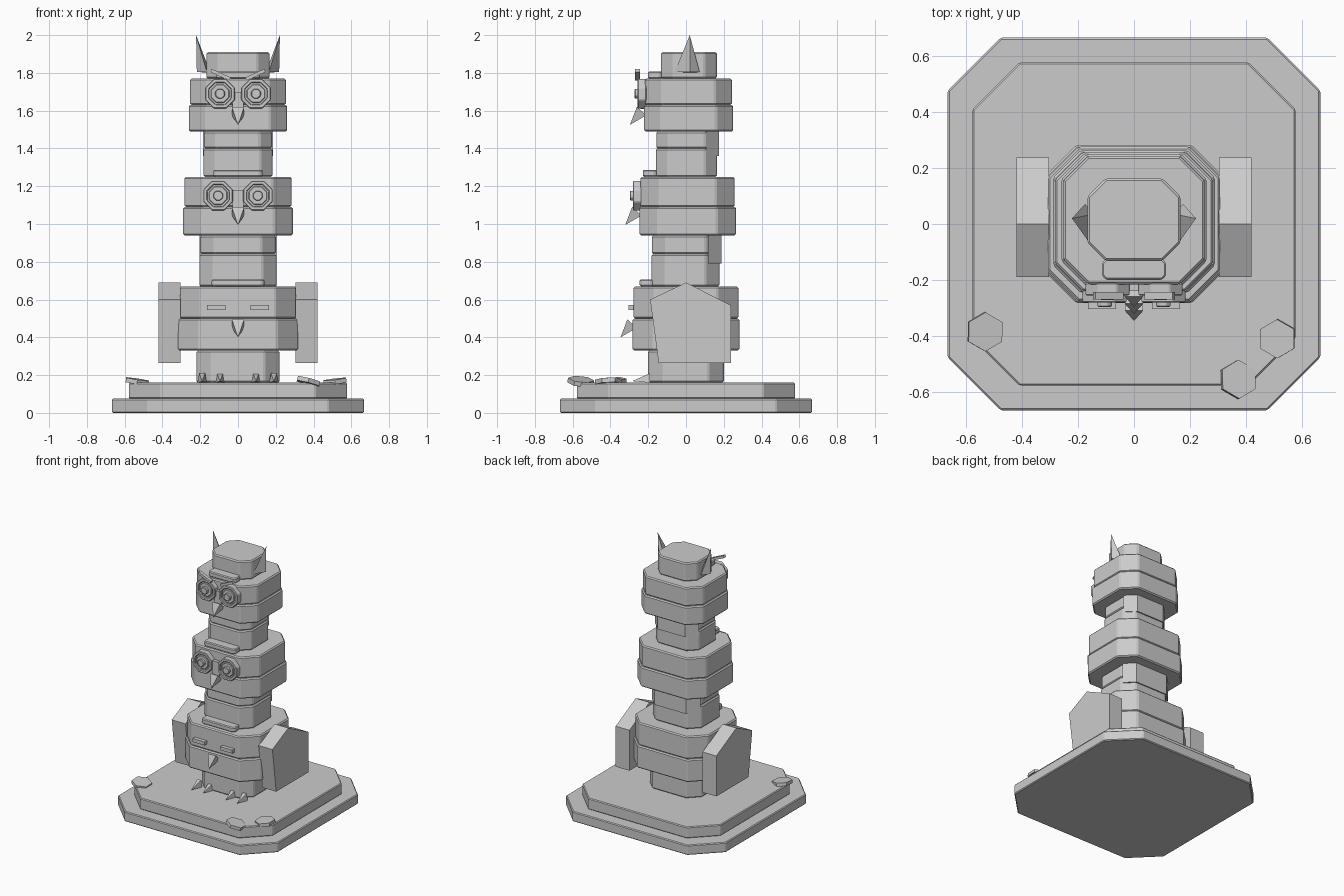
import bpy, bmesh
from math import pi, cos, sin
from mathutils import Matrix, Vector

old = bpy.data.objects.get("Cube")
if old:
    bpy.data.objects.remove(old, do_unlink=True)

COLOR = (0.6, 0.6, 0.6, 1)
stone = bpy.data.materials.new("carved_grey")
stone.use_nodes = True
stone.diffuse_color = COLOR
stone.node_tree.nodes["Principled BSDF"].inputs["Base Color"].default_value = COLOR


def finish(name, bm, bevel=0):
    bmesh.ops.recalc_face_normals(bm, faces=bm.faces)
    mesh = bpy.data.meshes.new(name)
    bm.to_mesh(mesh)
    bm.free()
    mesh.materials.append(stone)
    ob = bpy.data.objects.new(name, mesh)
    bpy.context.collection.objects.link(ob)
    if bevel:
        mod = ob.modifiers.new("soft_edges", "BEVEL")
        mod.width = bevel
        mod.segments = 1
    return ob


def prism(name, outline, offset, bevel=0):
    """Extrude a flat outline of 3D points by an offset."""
    bm = bmesh.new()
    face = bm.faces.new([bm.verts.new(p) for p in outline])
    ext = bmesh.ops.extrude_face_region(bm, geom=[face])
    verts = [g for g in ext["geom"] if isinstance(g, bmesh.types.BMVert)]
    bmesh.ops.translate(bm, verts=verts, vec=offset)
    return finish(name, bm, bevel)


def block(name, w, y0, y1, z0, z1, c, bevel=0.008):
    """Block with clipped vertical corners."""
    pts = [(w - c, y0), (w, y0 + c), (w, y1 - c), (w - c, y1),
           (c - w, y1), (-w, y1 - c), (-w, y0 + c), (c - w, y0)]
    return prism(name, [(x, y, z0) for x, y in pts], (0, 0, z1 - z0), bevel)


def box(name, x, y, z, sx, sy, sz, tilt=0, bevel=0):
    bm = bmesh.new()
    bmesh.ops.create_cube(bm, size=1, matrix=Matrix.Translation((x, y, z))
                          @ Matrix.Rotation(tilt, 4, 'Y') @ Matrix.Diagonal((sx, sy, sz, 1)))
    return finish(name, bm, bevel)


def pyramid(name, base, tip):
    bm = bmesh.new()
    ring = [bm.verts.new(p) for p in base]
    top = bm.verts.new(tip)
    bm.faces.new(ring)
    for a, b in zip(ring, ring[1:] + ring[:1]):
        bm.faces.new((a, b, top))
    return finish(name, bm)


def disc(name, x, z, r, y_back, y_front):
    """Octagonal disc facing the front."""
    ring = [(x + r * cos((i + .5) * pi / 4), y_back, z + r * sin((i + .5) * pi / 4))
            for i in range(8)]
    return prism(name, ring, (0, y_front - y_back, 0), 0.004)


def ring_rim(name, x, z, r, r_in, y_back, y_front):
    """Raised octagonal rim with an open middle."""
    bm = bmesh.new()
    loops = []
    for rad, y in ((r, y_back), (r, y_front), (r_in, y_front), (r_in, y_back)):
        loops.append([bm.verts.new((x + rad * cos((i + .5) * pi / 4), y,
                                    z + rad * sin((i + .5) * pi / 4))) for i in range(8)])
    for a, b in zip(loops, loops[1:] + loops[:1]):
        for i in range(8):
            j = (i + 1) % 8
            bm.faces.new((a[i], a[j], b[j], b[i]))
    return finish(name, bm, 0.004)


# Stepped plinth
block("plinth_lower", .667, -.667, .667, 0, .075, .19, .006)
block("plinth_upper", .578, -.578, .578, .075, .16, .168, .006)

# Stacked column: each head and neck is made of two courses
block("lower_neck", .22, -.2, .2, .16, .33, .08)
block("lower_head_jaw", .317, -.283, .283, .33, .5, .11)
block("lower_head_crown", .308, -.277, .277, .5, .67, .11)
block("middle_neck_base", .205, -.183, .178, .67, .84, .075)
block("middle_neck_top", .2, -.18, .178, .84, .94, .075)
block("middle_head_jaw", .29, -.247, .265, .94, 1.09, .1)
block("middle_head_crown", .283, -.24, .258, 1.09, 1.25, .1)
block("upper_neck_base", .183, -.16, .165, 1.25, 1.4, .065)
block("upper_neck_top", .18, -.157, .165, 1.4, 1.49, .065)
block("upper_head_jaw", .26, -.222, .25, 1.49, 1.63, .09)
block("upper_head_crown", .254, -.216, .243, 1.63, 1.77, .09)
block("top_cap", .167, -.132, .163, 1.77, 1.91, .065)

# Slabs across the back of the necks
for name, w, y, z0, z1 in (("middle_back_slab", .203, .187, .79, .94),
                           ("upper_back_slab", .184, .175, 1.36, 1.49)):
    outline = [(w, y - .07, z0), (w - .07, y, z0), (.07 - w, y, z0), (-w, y - .07, z0)]
    prism(name, outline, (0, 0, z1 - z0))

# Forehead ledges
for name, w, y0, y1, z in (("lower_ledge", .14, -.245, -.17, .67),
                           ("middle_ledge", .13, -.228, -.15, 1.25),
                           ("upper_ledge", .115, -.2, -.125, 1.77)):
    block(name, w, y0, y1, z, z + .037, .015, .006)

# Beaks point down and forward
for name, y, z in (("lower_beak", -.31, .495), ("middle_beak", -.285, 1.09),
                   ("upper_beak", -.26, 1.62)):
    base = [(-.033, y, z), (.033, y, z), (.033, y + .05, z - .045), (-.033, y + .05, z - .045)]
    pyramid(name, base, (0, y - .037, z - .095))

# Nose bridges between the round eyes
box("middle_bridge", 0, -.25, 1.13, .06, .03, .1)
box("upper_bridge", 0, -.225, 1.655, .06, .03, .09)

for side, s in (("right", -1), ("left", 1)):
    # Round eyes: backing disc, rim, iris and pupil
    for level, x, z, y in (("middle", .105, 1.15, -.235), ("upper", .095, 1.69, -.21)):
        disc(f"{level}_eye_{side}", s * x, z, .075, y, y - .03)
        ring_rim(f"{level}_eye_rim_{side}", s * x, z, .085, .062, y, y - .046)
        disc(f"{level}_iris_{side}", s * x, z, .053, y, y - .042)
        disc(f"{level}_pupil_{side}", s * x, z, .028, y, y - .062)
    # Slanted brow and closed lower eye
    box(f"brow_{side}", s * .092, -.257, 1.79, .11, .026, .018, -s * .42)
    box(f"closed_eye_{side}", s * .115, -.285, .558, .1, .04, .026)
    # Ear
    base = [(s * .218, .02, 1.805), (s * .175, .072, 1.805),
            (s * .145, .035, 1.8), (s * .165, -.06, 1.805)]
    pyramid(f"ear_{side}", base, (s * .222, .02, 2.0))
    # Folded wing
    outline = [(-.19, .6), (0, .69), (.238, .57), (.238, .265), (-.145, .265)]
    prism(f"wing_{side}", [(s * .305, y, z) for y, z in outline], (s * .115, 0, 0))
    # Claws
    for n, x in (("inner", .095), ("outer", .19)):
        base = [(s * x + dx, -.19, z) for dx, z in
                ((-.024, .16), (.024, .16), (.016, .21), (-.016, .21))]
        pyramid(f"claw_{n}_{side}", base, (s * x, -.285, .168))

# Flat tilted stones on the plinth
for name, x, y, tx, ty in (("stone_right", -.535, -.385, .05, .15),
                           ("stone_front", .37, -.558, -.1, .25),
                           ("stone_left", .515, -.41, .05, -.12)):
    turn = Matrix.Rotation(ty, 3, 'Y') @ Matrix.Rotation(tx, 3, 'X')
    outline = [Vector((x, y, .155)) + turn @ Vector((.07 * sin(i * pi / 3), .07 * cos(i * pi / 3), 0))
               for i in range(6)]
    prism(name, outline, turn @ Vector((0, 0, .024)))
